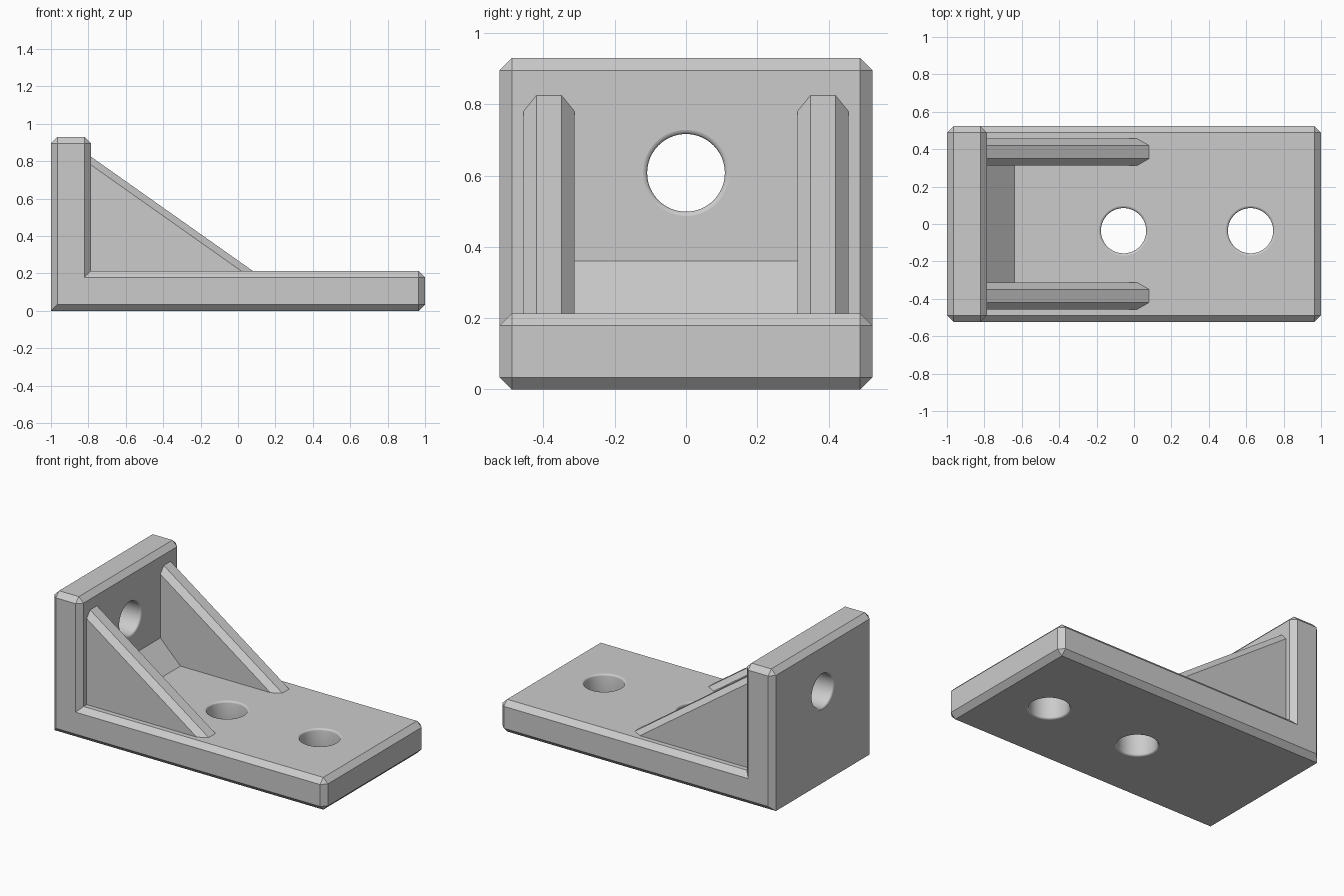
import bpy, bmesh, math
from mathutils import Vector, Matrix

cube = bpy.data.objects.get("Cube")
if cube:
    bpy.data.objects.remove(cube, do_unlink=True)

grey = bpy.data.materials.new("plain grey")
grey.use_nodes = True
colour = (0.6, 0.6, 0.6, 1)
grey.diffuse_color = colour
grey.node_tree.nodes["Principled BSDF"].inputs["Base Color"].default_value = colour


def make_object(name, bm):
    bmesh.ops.recalc_face_normals(bm, faces=bm.faces)
    mesh = bpy.data.meshes.new(name)
    bm.to_mesh(mesh)
    bm.free()
    mesh.materials.append(grey)
    obj = bpy.data.objects.new(name, mesh)
    bpy.context.collection.objects.link(obj)
    return obj


def prism(name, profile, y0, y1, bevel=0, keep=lambda a, b: True):
    """Extrude an xz profile along y and chamfer the edges chosen by keep."""
    bm = bmesh.new()
    near = [bm.verts.new((x, y0, z)) for x, z in profile]
    far = [bm.verts.new((x, y1, z)) for x, z in profile]
    bm.faces.new(near)
    bm.faces.new(far[::-1])
    for i in range(len(profile)):
        j = (i + 1) % len(profile)
        bm.faces.new((near[i], near[j], far[j], far[i]))
    bmesh.ops.recalc_face_normals(bm, faces=bm.faces)
    if bevel:
        edges = [e for e in bm.edges if keep(e.verts[0].co, e.verts[1].co)]
        bmesh.ops.bevel(bm, geom=edges, offset=bevel, offset_type='OFFSET',
                        segments=1, affect='EDGES', clamp_overlap=False)
    return make_object(name, bm)


def hole_cutter(name, centre, radius, depth, axis):
    """Lathed cutter whose two ends flare into small rounded lips."""
    lip, over, sides = 0.012, 0.05, 64
    half = depth / 2
    curve = [(radius + lip * (1 - math.cos(t)), half - lip * (1 - math.sin(t)))
             for t in (0, math.pi / 6, math.pi / 3, math.pi / 2)]
    curve.append((radius + lip, half + over))
    outline = [(r, -h) for r, h in reversed(curve)] + curve
    bm = bmesh.new()
    rings = [[bm.verts.new((r * math.cos(2 * math.pi * i / sides),
                            r * math.sin(2 * math.pi * i / sides), h))
              for i in range(sides)] for r, h in outline]
    for low, high in zip(rings, rings[1:]):
        for i in range(sides):
            j = (i + 1) % sides
            bm.faces.new((low[i], low[j], high[j], high[i]))
    bm.faces.new(rings[0][::-1])
    bm.faces.new(rings[-1])
    turn = Vector((0, 0, 1)).rotation_difference(axis).to_matrix().to_4x4()
    bm.transform(Matrix.Translation(centre) @ turn)
    cutter = make_object(name, bm)
    cutter.hide_render = True
    return cutter


# L-shaped body: base plate and upright wall
HALF, WALL, BASE, TOP = 0.523, -0.787, 0.213, 0.93
corners = [(-1, 0), (1, 0), (1, BASE), (WALL, BASE), (WALL, TOP), (-1, TOP)]


def body_edge(a, b):
    # The inner corner and the lower outer corner stay sharp
    across = abs(a.y - b.y) > 0.1
    inner = abs(a.x - WALL) < 0.001 and abs(a.z - BASE) < 0.001
    heel = a.x < -0.99 and a.z < 0.001
    return not (across and (inner or heel))


body = prism("bracket_body", corners, -HALF, HALF, 0.034, body_edge)

# Bolt holes: one through the wall, two through the base
X, Z = Vector((1, 0, 0)), Vector((0, 0, 1))
holes = [
    (Vector(((WALL - 1) / 2, 0, 0.608)), 0.109, WALL + 1, X),
    (Vector((-0.056, -0.036, BASE / 2)), 0.121, BASE, Z),
    (Vector((0.623, -0.036, BASE / 2)), 0.121, BASE, Z),
]
cutters = [hole_cutter(f"hole_cutter_{n}", *h) for n, h in enumerate(holes, 1)]
for cutter in cutters:
    mod = body.modifiers.new(cutter.name, 'BOOLEAN')
    mod.operation = 'DIFFERENCE'
    mod.solver = 'EXACT'
    mod.object = cutter
bpy.context.view_layer.update()
graph = bpy.context.evaluated_depsgraph_get()
cut_mesh = bpy.data.meshes.new_from_object(body.evaluated_get(graph))
body.modifiers.clear()
body.data = cut_mesh
for cutter in cutters:
    bpy.data.objects.remove(cutter, do_unlink=True)

# Smooth only the hole walls
for face in cut_mesh.polygons:
    for centre, radius, depth, axis in holes:
        offset = [cut_mesh.vertices[v].co - centre for v in face.vertices]
        radial = max((o - axis * o.dot(axis)).length for o in offset)
        if radial < radius + 0.02 and abs(face.normal.dot(axis)) < 0.99:
            face.use_smooth = True

# Triangular ribs with chamfered sloping edges, sunk slightly into the body
slope = (0.825 - BASE) / (0.08 - WALL)
sink = 0.03
rib = [(WALL - sink, BASE - sink), (0.08 + sink / slope, BASE - sink),
       (WALL - sink, 0.825 + sink * slope)]


def rib_edge(a, b):
    return abs(a.y - b.y) < 0.001 and abs(a.x - b.x) > 0.1 and abs(a.z - b.z) > 0.1


for name, side in (("left_rib", 1), ("right_rib", -1)):
    y0, y1 = sorted((0.313 * side, 0.456 * side))
    prism(name, rib, y0, y1, 0.036, rib_edge)

# Sloping brace along the inner corner between the ribs
run = 0.147
prism("corner_brace",
      [(WALL - sink, BASE - sink), (WALL + run + sink, BASE - sink),
       (WALL - sink, BASE + run + sink)], -0.33, 0.33)
